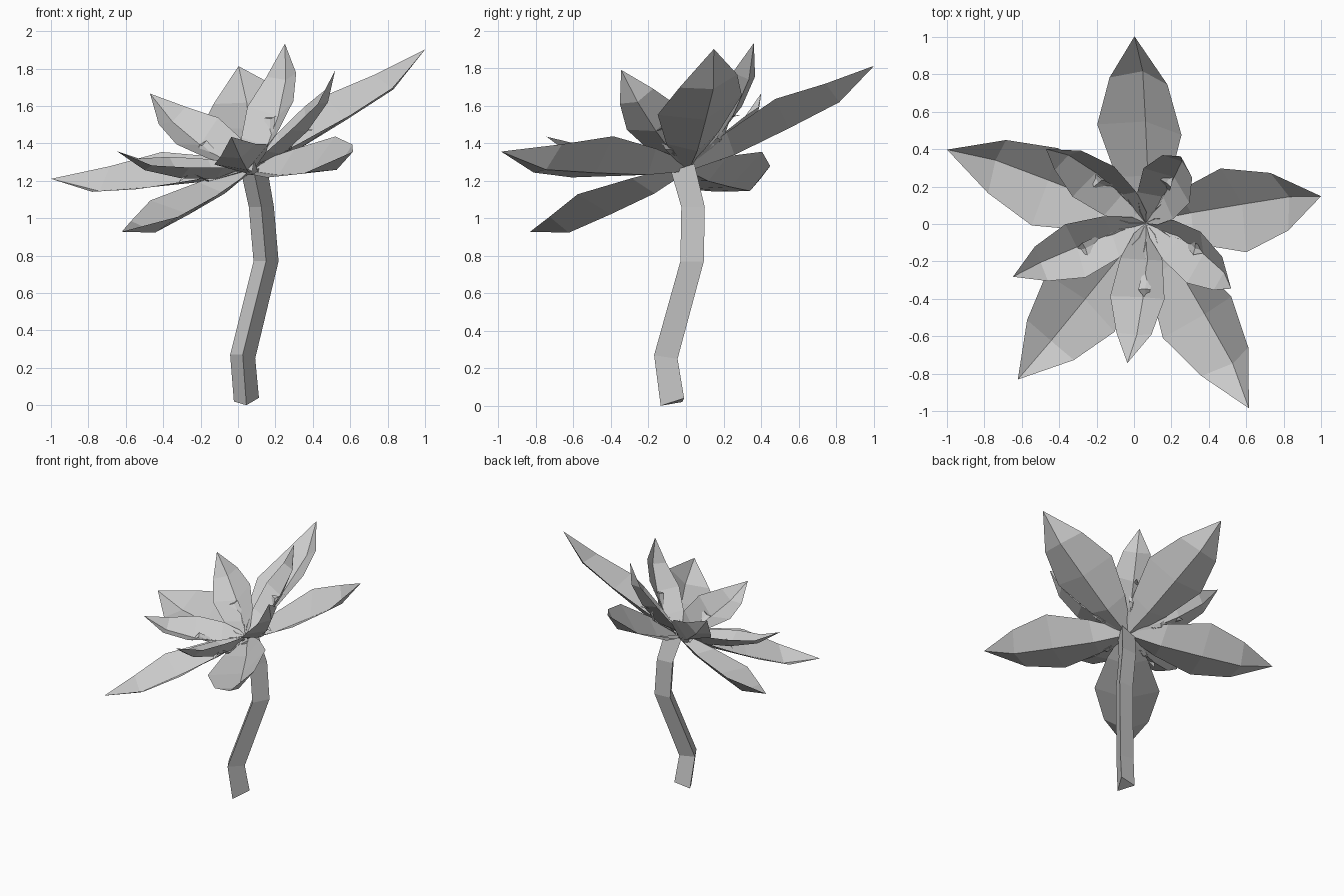
import bpy
from math import cos, sin, radians
from mathutils import Vector

if "Cube" in bpy.data.objects:
    bpy.data.objects.remove(bpy.data.objects["Cube"])

# Tilted frame of the blossom
CENTRE = Vector((0.07, 0.01, 1.26))
N = Vector((-0.345, -0.31, 0.886)).normalized()
U = Vector((0.002, 0.943, 0.334))
U = (U - N * U.dot(N)).normalized()
V = N.cross(U)


def make(name, verts, faces):
    me = bpy.data.meshes.new(name)
    me.from_pydata([tuple(v) for v in verts], [], faces)
    me.update()
    ob = bpy.data.objects.new(name, me)
    bpy.context.collection.objects.link(ob)
    return ob


def petal(name, angle, rows, tip):
    """rows: (edge radius, half width, edge height, rib radius, rib height)"""
    a = radians(angle)
    out = U * cos(a) + V * sin(a)
    side = N.cross(out)
    verts, faces = [], []
    for r, w, h, rm, hm in rows:
        verts += [CENTRE + out * r + side * w + N * h,
                  CENTRE + out * rm + N * hm,
                  CENTRE + out * r - side * w + N * h]
    for i in range(len(rows) - 1):
        k = i * 3
        faces += [(k, k + 1, k + 4, k + 3), (k + 1, k + 2, k + 5, k + 4)]
    k = len(verts)
    verts.append(CENTRE + out * tip[0] + N * tip[1])
    faces += [(k - 3, k - 2, k), (k - 2, k - 1, k)]
    return make(name, verts, faces)


outer = [(0.04, 0.05, 0.03, 0.0, -0.01),
         (0.26, 0.15, 0.07, 0.26, -0.01),
         (0.565, 0.24, 0.125, 0.58, 0.03),
         (0.845, 0.165, 0.14, 0.88, 0.075)]
inner = [(0.05, 0.06, 0.05, 0.0, 0.02),
         (0.17, 0.12, 0.12, 0.20, 0.04),
         (0.355, 0.155, 0.215, 0.38, 0.13),
         (0.53, 0.10, 0.30, 0.55, 0.26)]
stamen = [(0.05, 0.02, 0.02, 0.05, 0.01),
          (0.25, 0.03, 0.06, 0.25, 0.05),
          (0.33, 0.035, 0.15, 0.33, 0.14)]

# Five-fold layers of petals and the small hooked stamens
for i in range(5):
    petal(f"outer_petal_{i + 1}", 72 * i, outer, (1.12, 0.205))
    petal(f"inner_petal_{i + 1}", 72 * i - 32, inner, (0.655, 0.425))
    petal(f"stamen_{i + 1}", 72 * i - 29, stamen, (0.41, 0.12))

# Three-sided bent stem
path = [(0.045, -0.055, 0.02), (0.025, -0.09, 0.27), (0.15, 0.05, 0.77),
        (0.125, 0.055, 1.06), (0.085, 0.0, 1.26)]
ring = [(0.0, -0.08), (0.067, 0.045), (-0.067, 0.035)]
tilt = {0: (-0.02, 0.02, 0.0), 1: (0.0, -0.02, 0.0), 4: (-0.01, 0.03, -0.02)}
verts, faces = [], []
for i, (x, y, z) in enumerate(path):
    for j, (dx, dy) in enumerate(ring):
        verts.append((x + dx, y + dy, z + tilt.get(i, (0, 0, 0))[j]))
for i in range(len(path) - 1):
    for j in range(3):
        k = (j + 1) % 3
        faces.append((i * 3 + j, i * 3 + k, i * 3 + 3 + k, i * 3 + 3 + j))
n = len(verts)
faces += [(2, 1, 0), (n - 3, n - 2, n - 1)]
make("stem", verts, faces)
